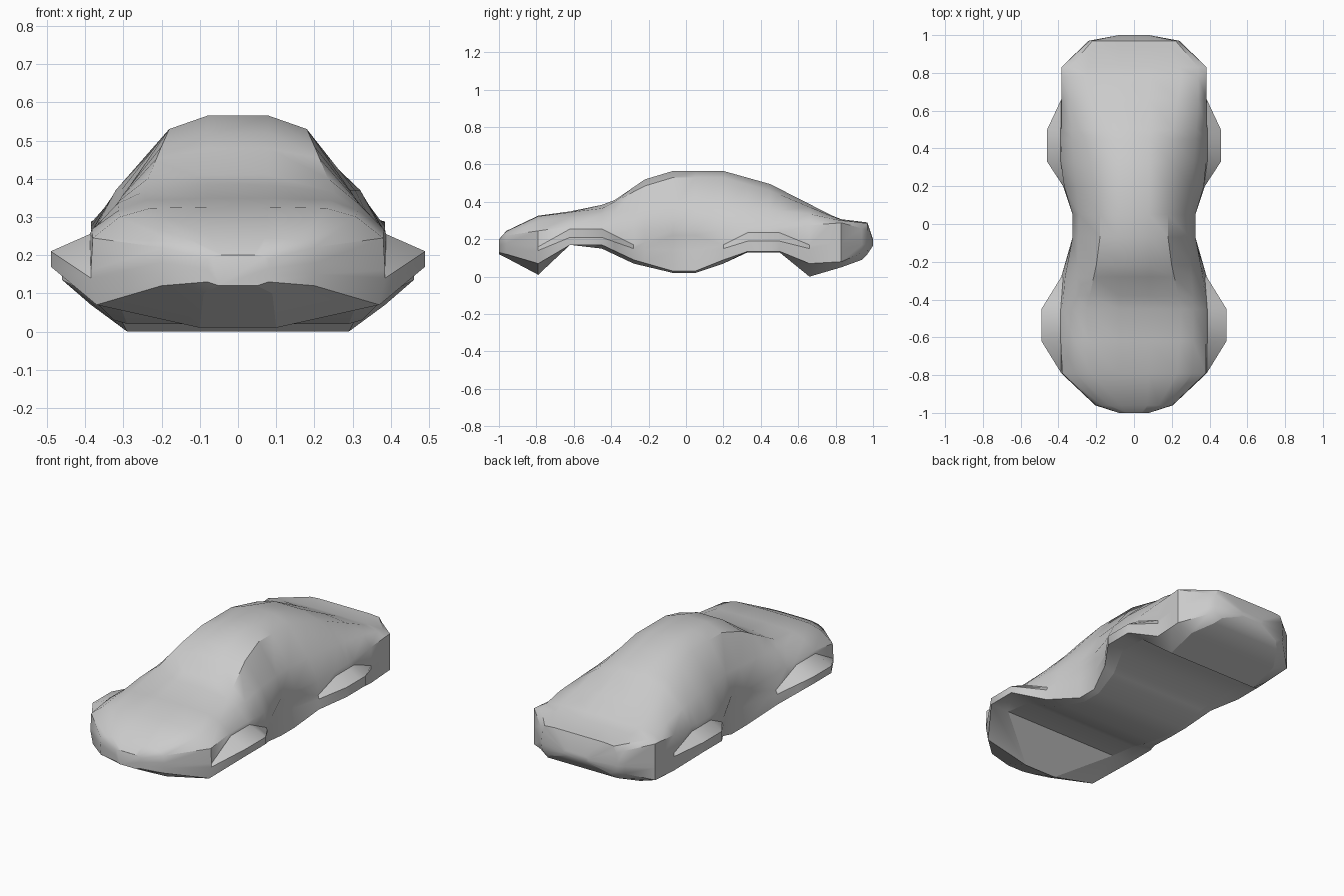
import bpy, bmesh

def sample(curve, y):
    """Piecewise-linear lookup of (x, z) along a rail given as (y, x, z) points."""
    if y <= curve[0][0]:
        return curve[0][1:]
    for a, b in zip(curve, curve[1:]):
        if y <= b[0]:
            t = (y - a[0]) / (b[0] - a[0])
            return tuple(a[i] + (b[i] - a[i]) * t for i in (1, 2))
    return curve[-1][1:]

# Lengthwise rails of the right half, from floor to roof
floor_edge = [(-1, .05, .12), (-.96, .09, .10), (-.79, .10, .01), (-.62, .37, .17),
              (-.45, .37, .15), (-.28, .31, .07), (-.07, .29, .02), (.05, .29, .02),
              (.2, .31, .07), (.33, .36, .13), (.5, .36, .13), (.66, .29, .0),
              (.83, .29, .05), (.94, .22, .09), (.97, .19, .12), (1, .06, .165)]
sill = [(-1, .08, .13), (-.96, .2, .12), (-.79, .37, .07), (-.62, .49, .17),
        (-.45, .49, .17), (-.28, .385, .09), (-.07, .325, .03), (.05, .325, .03),
        (.2, .375, .09), (.33, .46, .135), (.5, .46, .135), (.66, .385, .07),
        (.83, .385, .08), (.97, .235, .14), (1, .08, .17)]
flare = [(-1, .08, .15), (-.96, .203, .15), (-.79, .385, .14), (-.62, .49, .21),
         (-.45, .49, .21), (-.28, .385, .15), (-.07, .32, .14), (.05, .32, .14),
         (.2, .375, .15), (.33, .46, .19), (.5, .46, .19), (.66, .385, .15),
         (.83, .385, .15), (.97, .24, .175), (1, .08, .178)]
crease = [(-1, .08, .165), (-.96, .205, .18), (-.79, .385, .16), (-.62, .388, .255),
          (-.45, .388, .255), (-.28, .375, .17), (-.07, .315, .22), (.05, .315, .22),
          (.2, .37, .17), (.33, .388, .235), (.5, .388, .235), (.66, .385, .17),
          (.83, .385, .18), (.97, .24, .19), (1, .08, .182)]
belt = [(-1, .08, .19), (-.96, .2, .22), (-.79, .38, .245), (-.62, .382, .268),
        (-.45, .38, .268), (-.28, .365, .255), (-.07, .325, .25), (.05, .325, .25),
        (.2, .37, .25), (.33, .382, .255), (.5, .384, .262), (.83, .385, .288),
        (.97, .235, .25), (1, .08, .185)]
shoulder = [(-1, .07, .195), (-.96, .17, .235), (-.79, .31, .3), (-.45, .315, .335),
            (-.22, .3, .36), (.05, .29, .37), (.33, .32, .37), (.66, .34, .335),
            (.83, .34, .3), (.97, .22, .285), (1, .07, .19)]
roof_edge = [(-1, .06, .2), (-.96, .13, .243), (-.79, .23, .323), (-.45, .25, .365),
             (-.22, .2, .485), (-.07, .18, .53), (.2, .18, .53), (.45, .2, .46),
             (.78, .25, .323), (.83, .24, .305), (.97, .16, .29), (1, .06, .195)]
roof_top = [(-1, .04, .2), (-.96, .07, .245), (-.79, .08, .326), (-.5, .08, .365),
            (-.38, .08, .41), (-.22, .08, .52), (-.07, .08, .565), (.2, .08, .565),
            (.45, .08, .495), (.78, .08, .327), (.83, .08, .307), (.97, .08, .29), (1, .04, .2)]
rails = [floor_edge, sill, flare, crease, belt, shoulder, roof_edge, roof_top]
stations = [-1, -.96, -.79, -.62, -.45, -.38, -.28, -.22, -.07, .05, .2,
            .33, .45, .5, .66, .78, .83, .94, .97, 1]

# Car body shell: bridge mirrored cross-sections, cap nose and tail
bm = bmesh.new()
rings = []
for y in stations:
    half = [sample(r, y) for r in rails]
    loop = half + [(-x, z) for x, z in reversed(half)]
    rings.append([bm.verts.new((x, y, z)) for x, z in loop])
n = len(rings[0])
for a, b in zip(rings, rings[1:]):
    for i in range(n):
        j = (i + 1) % n
        bm.faces.new((a[i], a[j], b[j], b[i]))
bm.faces.new(rings[0])
bm.faces.new(rings[-1])
bmesh.ops.recalc_face_normals(bm, faces=bm.faces)

# Sharp lines where the wheel flares leave the body side and along the floor
sharp = []
for y, a, b in zip(stations, rings, rings[1:]):
    sharp += [(a[i], b[i]) for i in (0, n - 1)]
    if -.8 < y < -.3 or .15 < y < .6:
        sharp += [(a[i], b[i]) for i in (1, 3, n - 2, n - 4)]
sharp = [bm.edges.get(pair) for pair in sharp]
bm.edges.index_update()
sharp_ids = [e.index for e in sharp]
mesh = bpy.data.meshes.new("car_body")
bm.to_mesh(mesh)
bm.free()
body = bpy.data.objects.new("car_body", mesh)
bpy.context.collection.objects.link(body)

# Smooth panels with crisp floor and bumper edges
bpy.context.view_layer.objects.active = body
body.select_set(True)
bpy.ops.object.shade_smooth_by_angle(angle=0.6)
for i in sharp_ids:
    mesh.edges[i].use_edge_sharp = True
